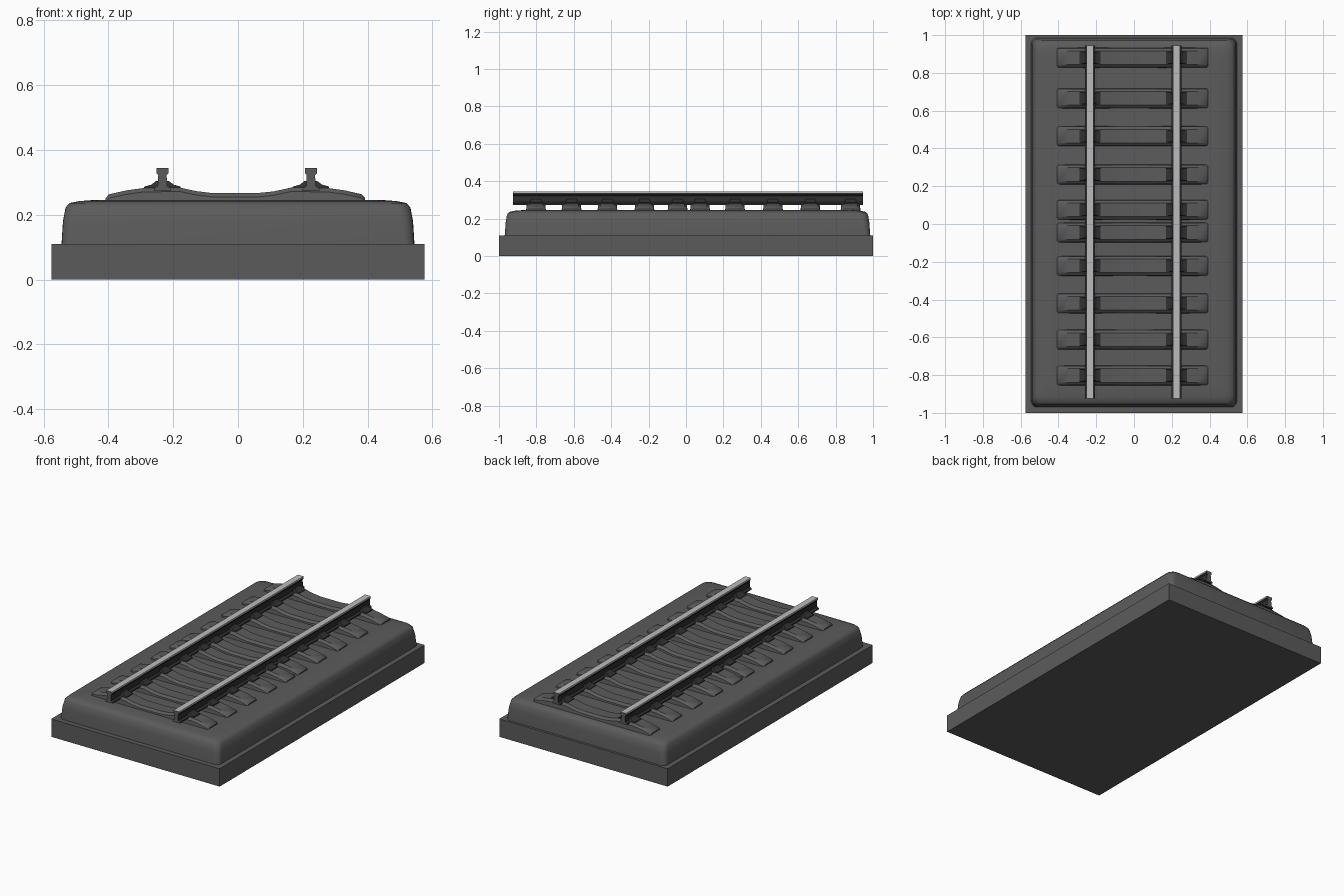
import bpy, bmesh, math

if "Cube" in bpy.data.objects:
    bpy.data.objects.remove(bpy.data.objects["Cube"])


def material(name, v):
    m = bpy.data.materials.new(name)
    m.diffuse_color = (v, v, v, 1)
    m.use_nodes = True
    m.node_tree.nodes["Principled BSDF"].inputs["Base Color"].default_value = m.diffuse_color
    return m


GREY = material("dark grey", 0.105)
BLACK = material("charcoal", 0.03)
STEEL = material("light steel", 0.5)


def loft(name, rings, mats, smooth=None):
    """Skin a list of equal-length point rings and cap both ends."""
    bm = bmesh.new()
    vs = [[bm.verts.new(p) for p in r] for r in rings]
    n = len(vs[0])
    for a, b in zip(vs, vs[1:]):
        for i in range(n):
            j = (i + 1) % n
            bm.faces.new((a[i], a[j], b[j], b[i]))
    bm.faces.new(vs[0][::-1])
    bm.faces.new(vs[-1])
    bmesh.ops.recalc_face_normals(bm, faces=bm.faces[:])
    me = bpy.data.meshes.new(name)
    bm.to_mesh(me)
    bm.free()
    for m in mats:
        me.materials.append(m)
    ob = bpy.data.objects.new(name, me)
    bpy.context.collection.objects.link(ob)
    if smooth:
        bpy.ops.object.select_all(action='DESELECT')
        ob.select_set(True)
        bpy.context.view_layer.objects.active = ob
        bpy.ops.object.shade_smooth_by_angle(angle=math.radians(smooth))
    return ob


def rect(hx, hy, z, cx=0, cy=0):
    return [(cx + sx * hx, cy + sy * hy, z) for sx, sy in ((-1, -1), (1, -1), (1, 1), (-1, 1))]


def round_rect(hx, hy, z, r, cy=0, seg=5):
    pts = []
    for k, (sx, sy) in enumerate(((1, 1), (-1, 1), (-1, -1), (1, -1))):
        for i in range(seg + 1):
            a = math.pi / 2 * (k + i / seg)
            pts.append((sx * (hx - r) + r * math.cos(a), cy + sy * (hy - r) + r * math.sin(a), z))
    return pts


# Base slab
loft("base_slab", [rect(0.575, 1.0, 0), rect(0.575, 1.0, 0.11)], [GREY])

# Ballast bed with softened shoulders
bed = [(0.545, 0.978, 0.10, 0.03), (0.54, 0.972, 0.18, 0.035), (0.532, 0.965, 0.222, 0.04),
       (0.52, 0.953, 0.236, 0.045), (0.49, 0.925, 0.242, 0.05), (0.44, 0.88, 0.246, 0.05)]
loft("ballast_bed", [round_rect(hx, hy, z, r, 0.008) for hx, hy, z, r in bed], [GREY], 40)

# Sleepers: bevelled section along a profile that dips in the middle
SLEEPERS = (0.88, 0.665, 0.465, 0.262, 0.075, -0.045, -0.222, -0.42, -0.612, -0.802)
PROFILE = [(-0.408, 0.252), (-0.398, 0.263), (-0.345, 0.275), (-0.295, 0.282), (-0.18, 0.284),
           (-0.13, 0.273), (-0.08, 0.267), (0.06, 0.267), (0.11, 0.272), (0.165, 0.284),
           (0.28, 0.282), (0.33, 0.275), (0.382, 0.263), (0.392, 0.252)]
RAILS = {"left": -0.233, "right": 0.225}
for n, y in enumerate(SLEEPERS, 1):
    rings = []
    for x, z in PROFILE:
        rings.append([(x, y - 0.054, 0.235), (x, y - 0.05, z - 0.012), (x, y - 0.036, z),
                      (x, y + 0.036, z), (x, y + 0.05, z - 0.012), (x, y + 0.054, 0.235)])
    loft(f"sleeper_{n}", rings, [GREY], 35)

    # Rail chairs: a low plate plus a tapered clamp on each sleeper
    for side, x in RAILS.items():
        loft(f"{side}_chair_{n}", [rect(0.058, 0.034, 0.27, x, y), rect(0.056, 0.033, 0.287, x, y),
                                   rect(0.034, 0.03, 0.293, x, y), rect(0.02, 0.026, 0.304, x, y)],
             [BLACK])

# Rails: foot, web and head section; bright running surface
HALF = [(0.026, 0.274), (0.026, 0.281), (0.014, 0.289), (0.013, 0.322),
        (0.019, 0.329), (0.019, 0.336), (0.019, 0.344)]
SECTION = HALF + [(-x, z) for x, z in reversed(HALF)]
for side, cx in RAILS.items():
    rail = loft(f"{side}_rail", [[(cx + x, y, z) for x, z in SECTION] for y in (-0.925, 0.945)],
                [BLACK, STEEL, GREY])
    for f in rail.data.polygons:
        if abs(f.normal.y) > 0.9:
            f.material_index = 2
        elif f.center.z > 0.337:
            f.material_index = 1
